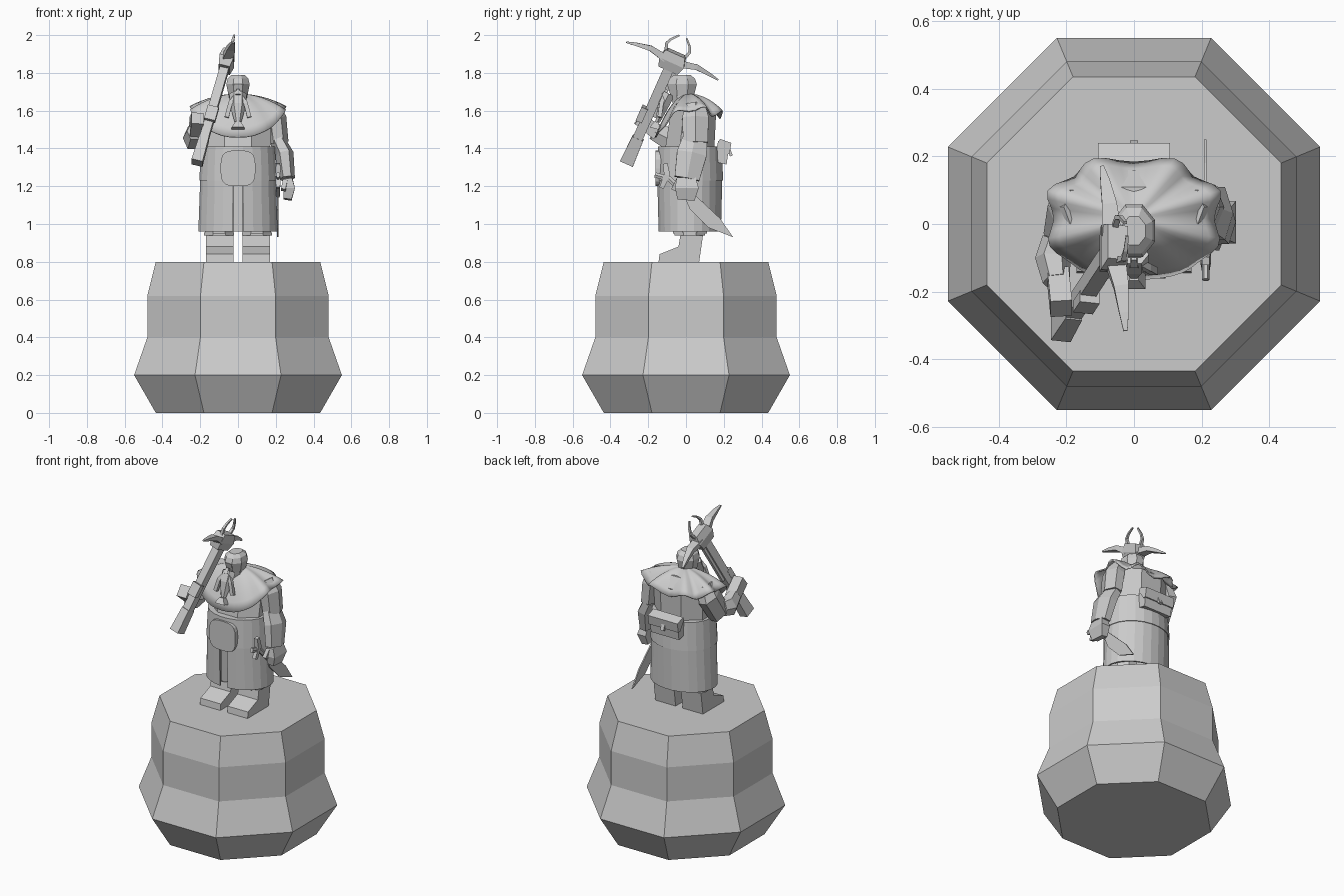
import bpy, bmesh
from math import sin, cos, pi, tau, copysign
from mathutils import Vector

if "Cube" in bpy.data.objects:
    bpy.data.objects.remove(bpy.data.objects["Cube"])

grey = (.6, .6, .6, 1)
stone = bpy.data.materials.new("grey_stone")
stone.use_nodes = True
stone.diffuse_color = grey
stone.node_tree.nodes["Principled BSDF"].inputs["Base Color"].default_value = grey
sides_of_body = (("left", 1), ("right", -1))


def skin(name, rings, closed=True):
    """Join rings of points; an open skin has no caps and a slit in front."""
    bm = bmesh.new()
    rows = [[bm.verts.new(point) for point in ring] for ring in rings]
    count = len(rows[0])
    strips = count if closed else count - 1
    for low, high in zip(rows, rows[1:]):
        for i in range(strips):
            j = (i + 1) % count
            bm.faces.new((low[i], low[j], high[j], high[i]))
    if closed:
        bm.faces.new(reversed(rows[0]))
        bm.faces.new(rows[-1])
    bmesh.ops.recalc_face_normals(bm, faces=bm.faces)
    mesh = bpy.data.meshes.new(name)
    bm.to_mesh(mesh)
    bm.free()
    mesh.materials.append(stone)
    part = bpy.data.objects.new(name, mesh)
    bpy.context.collection.objects.link(part)
    return part


def ring(z, width, depth, y=0, sides=8):
    """Level oval ring with one flat side facing the front."""
    turns = [tau * (i + .5) / sides - pi / 2 for i in range(sides)]
    grow = 1 / cos(pi / sides)
    return [(width * grow * cos(a), y + depth * grow * sin(a), z) for a in turns]


def tube(name, path, width, depth, taper=1, bulge=0, sides=4):
    """Sweep a section along a path, tapering to its end and bulging midway."""
    points = [Vector(p) for p in path]
    last = len(points) - 1
    rings = []
    for i, point in enumerate(points):
        along = (points[min(i + 1, last)] - points[max(i - 1, 0)]).normalized()
        across = Vector((1, 0, 0))
        across = (across - along * across.dot(along)).normalized()
        upward = along.cross(across)
        u = i / last
        scale = 1 + (taper - 1) * u + bulge * sin(pi * u)
        section = ring(0, width * scale, depth * scale, sides=sides)
        rings.append([point + across * a + upward * b for a, b, c in section])
    return skin(name, rings)


def prism(name, outline, axis, start, end):
    """Extrude (horizontal, height) pairs along the x or y axis."""
    def place(offset, flat, z):
        return (offset, flat, z) if axis == "x" else (flat, offset, z)
    return skin(name, [[place(offset, flat, z) for flat, z in outline] for offset in (start, end)])


def thicken(part, amount):
    modifier = part.modifiers.new("thickness", "SOLIDIFY")
    modifier.thickness = amount
    modifier.offset = -1


def power(value, exponent):
    return copysign(abs(value) ** exponent, value)


# Eight-sided rock plinth
levels = ((0, .435), (.2, .55), (.4, .48), (.62, .48), (.8, .435))
skin("plinth", [ring(z, radius, radius) for z, radius in levels])

# Boots, cuffs and trouser legs
boot = [(.07, .8), (-.145, .8), (-.14, .84), (-.04, .88), (-.03, .94), (.09, .94)]
for side, s in sides_of_body:
    prism(side + "_boot", boot, "x", s * .025, s * .17)
    tube(side + "_cuff", [(s * .1, .02, .94), (s * .1, .02, .955)], width=.08, depth=.08, sides=8)
    tube(side + "_trouser", [(s * .1, .02, .95), (s * .1, .02, 1.25)], width=.075, depth=.09, sides=8)

# Skirt with a front slit, tunic and chest
body = dict(y=.02, sides=24)
skirt = skin("skirt", [ring(.96, .21, .165, **body), ring(1.24, .2, .172, **body)], closed=False)
thicken(skirt, .01)
skin("tunic", [ring(1.23, .205, .177, **body), ring(1.41, .195, .168, **body)])
skin("chest", [ring(1.4, .17, .13, y=.02), ring(1.6, .18, .12, y=.04), ring(1.66, .1, .08, y=.03)])

# Rounded belly plate
corners = [tau * i / 20 for i in range(20)]
plate = [(.093 * power(cos(a), .6), 1.295 + .095 * power(sin(a), .6)) for a in corners]
prism("belly_plate", plate, "y", -.161, -.12)


# Scalloped mantle: low in front, lifted over the shoulders
def mantle_point(angle, reach):
    front, back = max(0, -sin(angle)), max(0, sin(angle))
    scallop = -cos(8 * angle) * (1 - front)
    x = .255 * power(cos(angle), .85) * (1 + .07 * scallop)
    y = .18 * power(sin(angle), .85) * (1 + .06 * scallop)
    drop = .07 + .16 * front ** 1.5 + .04 * back - .02 * scallop
    return (x * reach, .015 + y * reach, 1.69 - drop * reach ** 2)


rows = [[mantle_point(tau * i / 48, reach / 8) for i in range(48)] for reach in range(8, 0, -1)]
mantle = skin("mantle", rows + [[mantle_point(tau * i / 48, .02) for i in range(48)]])
# Remove the underside cap so that the cloth stays thin
bm = bmesh.new()
bm.from_mesh(mantle.data)
under = [face for face in bm.faces if len(face.verts) > 4 and face.calc_area() > .01]
bmesh.ops.delete(bm, geom=under, context="FACES_ONLY")
for face in bm.faces:
    face.smooth = True
bm.to_mesh(mantle.data)
bm.free()
thicken(mantle, .008)

# Head, hood, nose, beard and moustache
skin("head", [ring(1.64, .045, .05, y=-.02), ring(1.74, .05, .06, y=-.04)])
hood = ((1.68, .05), (1.74, .062), (1.77, .054), (1.79, .034))
skin("hood", [ring(z, radius, radius * 1.25, y=-.02) for z, radius in hood])
tube("nose", [(0, -.1, 1.71), (0, -.12, 1.68)], width=.008, depth=.008, taper=1.6)
tube("beard", [(0, -.09, 1.69), (0, -.12, 1.63), (0, -.15, 1.54)],
     width=.038, depth=.03, taper=.4, bulge=.3, sides=6)
tube("beard_tip", [(0, -.155, 1.54), (0, -.165, 1.505)], width=.014, depth=.012, taper=2.4)
for side, s in sides_of_body:
    tube(side + "_moustache", [(s * .01, -.115, 1.68), (s * .04, -.13, 1.64), (s * .06, -.14, 1.565)],
         width=.011, depth=.011)

# Left arm hanging, right arm bent forward around the weapon
for side, s in sides_of_body:
    tube(side + "_sleeve", [(s * .17, .05, 1.63), (s * .2, .05, 1.56), (s * .215, .01 + s * .04, 1.43)],
         width=.035, depth=.05, taper=1.3, bulge=.25, sides=6)
tube("left_forearm", [(.21, .045, 1.44), (.245, .03, 1.37), (.26, .005, 1.24)],
     width=.036, depth=.066, bulge=.2, sides=6)
tube("left_hand", [(.262, 0, 1.245), (.272, .005, 1.19), (.262, 0, 1.13)],
     width=.024, depth=.05, taper=.9, bulge=.3)
tube("left_thumb", [(.25, -.04, 1.23), (.24, -.065, 1.18)], width=.012, depth=.014)
tube("right_forearm", [(-.23, -.04, 1.46), (-.24, -.1, 1.455), (-.23, -.17, 1.49)],
     width=.035, depth=.045, bulge=.3, sides=6)
tube("right_hand", [(-.225, -.15, 1.48), (-.215, -.25, 1.56)], width=.032, depth=.037)

# Curved blade worn on the left hip
blade = [(-.02, 1.17), (.02, 1.08), (.12, .98), (.25, .93), (.18, 1.03), (.02, 1.18)]
prism("blade", blade, "x", .207, .215)
tube("blade_handle", [(.212, 0, 1.15), (.212, -.09, 1.24), (.212, -.165, 1.26)],
     width=.01, depth=.014, sides=6)
tube("blade_guard", [(.212, -.11, 1.32), (.212, -.1, 1.26), (.212, -.13, 1.19)],
     width=.011, depth=.012, bulge=.4)

# Crossbow leaning on the right shoulder
butt, muzzle = Vector((-.215, -.31, 1.33)), Vector((-.055, -.065, 1.88))
span = Vector((.035, -.243, .1))
axis = (muzzle - butt).normalized()


def bow(forward, sideways=0):
    """Point measured from the muzzle along the stock and along the limbs."""
    return muzzle + axis * forward + span * sideways


tube("crossbow_stock", [bow(-.55), bow(0)], width=.024, depth=.027)
tube("crossbow_butt", [bow(-.63), bow(-.48)], width=.03, depth=.037, taper=.85)
tube("crossbow_rail", [bow(-.34, -.1), bow(-.02, -.1)], width=.01, depth=.018)
tube("trigger_guard", [bow(-.39, .12), bow(-.31, .12)], width=.03, depth=.018)
tube("crossbow_head", [bow(-.07), bow(-.02), bow(.03)], width=.03, depth=.055, bulge=.3)
for side, s in (("front", 1), ("rear", -1)):
    bend = [bow(-.02, s * .15), bow(0, s * .5), bow(-.01, s * .8), bow(-.02, s)]
    tube(side + "_limb", bend, width=.03, depth=.02, taper=.2)
    prong = [bow(.02, s * .2), bow(.06, s * .25), bow(.09, s * .2), bow(.125, s * .08)]
    tube(side + "_prong", prong, width=.009, depth=.009, taper=.5)

# Satchel on the back with flap and clasp
prism("satchel", [(.15, 1.33), (.215, 1.315), (.23, 1.43), (.17, 1.44)], "x", -.1, .1)
prism("satchel_flap", [(.17, 1.43), (.21, 1.37), (.23, 1.37), (.24, 1.43), (.18, 1.45)], "x", -.106, .106)
tube("satchel_clasp", [(0, .225, 1.4), (0, .24, 1.36)], width=.012, depth=.008)
